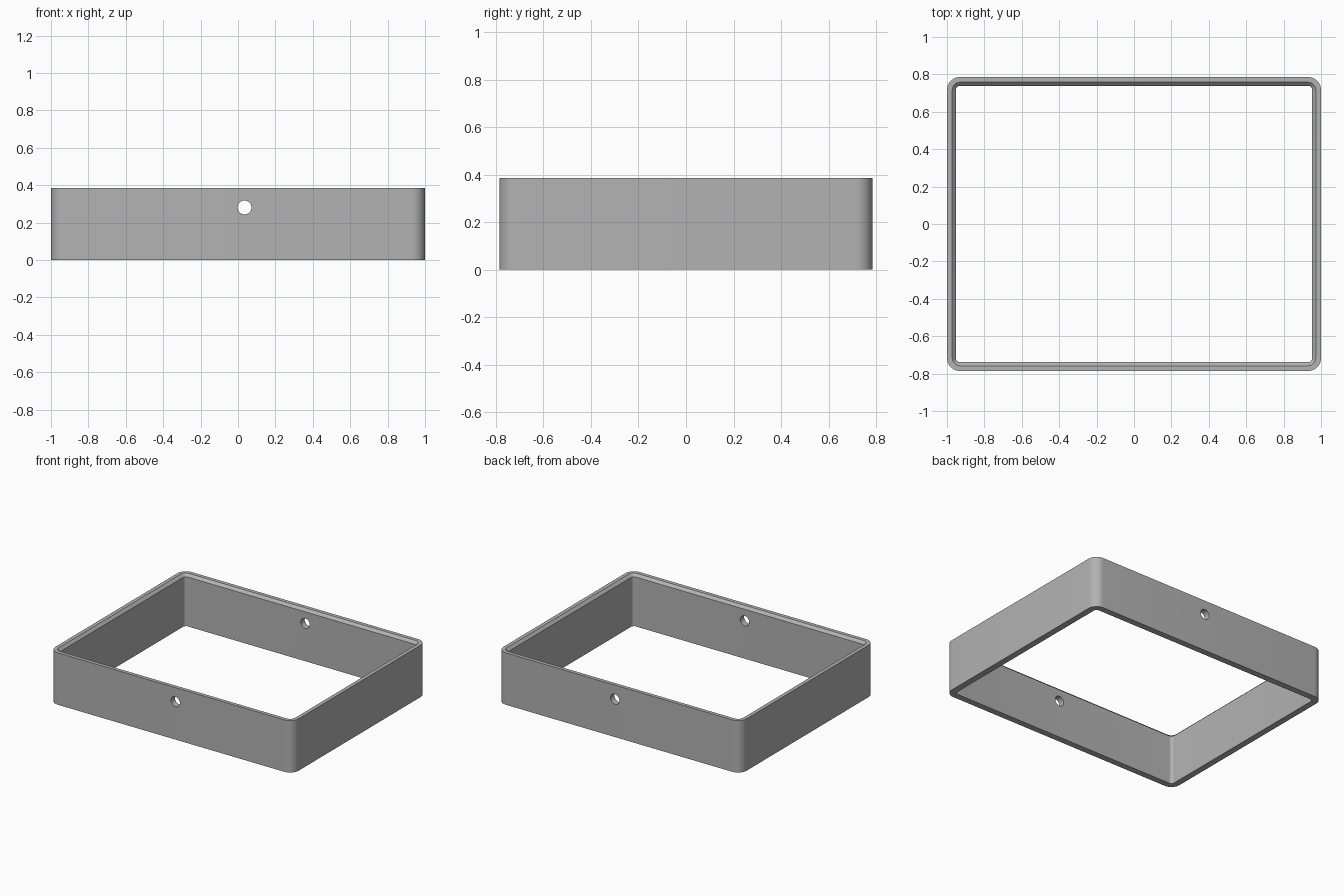
import bpy, bmesh, math

cube = bpy.data.objects.get("Cube")
if cube:
    bpy.data.objects.remove(cube, do_unlink=True)

HALF_X, HALF_Y, HEIGHT = 1.0, 0.786, 0.386
RIM, WALL = 0.028, 0.047        # flat rim width, full wall thickness
CHAMFER = WALL - RIM
CORNER, STEPS = 0.07, 10

grey = bpy.data.materials.new("plain grey")
grey.use_nodes = True
colour = (0.45, 0.45, 0.45, 1)
grey.diffuse_color = colour
grey.node_tree.nodes["Principled BSDF"].inputs["Base Color"].default_value = colour


def rounded_ring(bm, inset, z):
    """Vertices of a rounded rectangle inset from the outer outline."""
    r = CORNER - inset
    ring = []
    for i, (sx, sy) in enumerate([(1, 1), (-1, 1), (-1, -1), (1, -1)]):
        for k in range(STEPS + 1):
            a = (i + k / STEPS) * math.pi / 2
            ring.append(bm.verts.new((sx * (HALF_X - CORNER) + r * math.cos(a),
                                      sy * (HALF_Y - CORNER) + r * math.sin(a), z)))
    return ring


# Frame wall: cross-section swept round the rounded rectangle
section = [(0, 0), (0, HEIGHT), (RIM, HEIGHT), (WALL, HEIGHT - CHAMFER), (WALL, 0)]
bm = bmesh.new()
rings = [rounded_ring(bm, inset, z) for inset, z in section]
for a, b in zip(rings, rings[1:] + rings[:1]):
    for i in range(len(a)):
        j = (i + 1) % len(a)
        bm.faces.new((a[i], a[j], b[j], b[i]))
bmesh.ops.recalc_face_normals(bm, faces=bm.faces)
mesh = bpy.data.meshes.new("frame_wall")
bm.to_mesh(mesh)
bm.free()
mesh.materials.append(grey)
frame = bpy.data.objects.new("frame_wall", mesh)
bpy.context.collection.objects.link(frame)

# Round hole through the front and back walls
bpy.ops.mesh.primitive_cylinder_add(vertices=32, radius=0.037, depth=2,
                                    location=(0.035, 0, 0.281),
                                    rotation=(math.pi / 2, 0, 0))
cutter = bpy.context.object
cutter.name = "hole_cutter"
cutter.hide_render = True
cutter.data.materials.append(grey)
cut = frame.modifiers.new("holes", 'BOOLEAN')
cut.operation = 'DIFFERENCE'
cut.solver = 'EXACT'
cut.object = cutter

bpy.ops.object.select_all(action='DESELECT')
frame.select_set(True)
bpy.context.view_layer.objects.active = frame
bpy.ops.object.modifier_apply(modifier=cut.name)
bpy.data.objects.remove(cutter, do_unlink=True)
bpy.ops.object.shade_smooth_by_angle(angle=math.radians(30))
